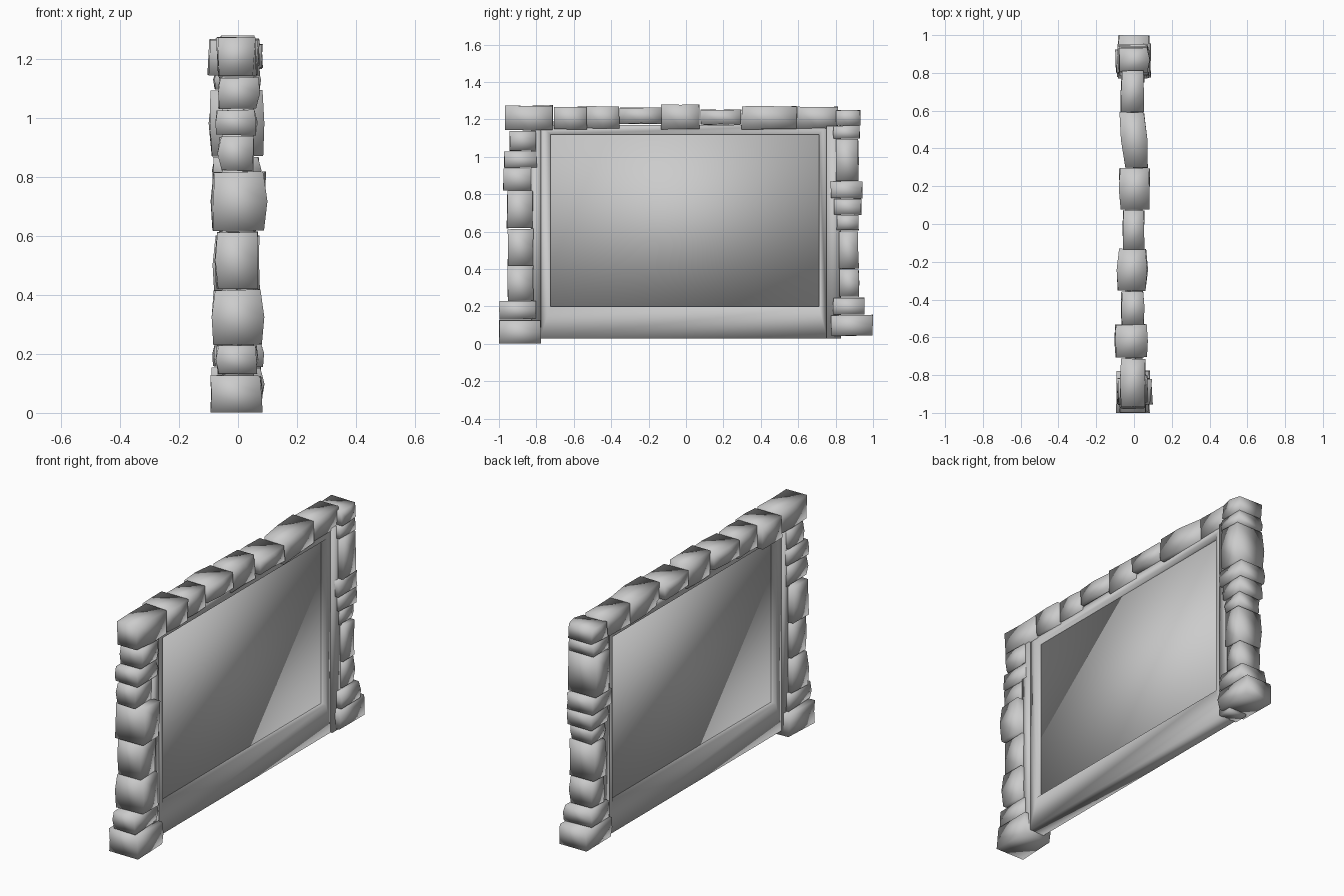
import bpy, bmesh, random
from mathutils import Vector

if "Cube" in bpy.data.objects:
    bpy.data.objects.remove(bpy.data.objects["Cube"])

random.seed(4)


def finish(name, bm):
    bmesh.ops.recalc_face_normals(bm, faces=bm.faces)
    me = bpy.data.meshes.new(name)
    bm.to_mesh(me)
    bm.free()
    me.shade_smooth()
    ob = bpy.data.objects.new(name, me)
    bpy.context.collection.objects.link(ob)
    return ob


def box(bm, x0, x1, y0, y1, z0, z1):
    vs = bmesh.ops.create_cube(bm, size=1)["verts"]
    for v in vs:
        v.co = Vector(((x0, x1)[v.co.x > 0], (y0, y1)[v.co.y > 0], (z0, z1)[v.co.z > 0]))


def stone(name, x, y, z, axis, shear=0.0):
    """Rough block: a box with a fuller middle ring and slightly worn corners."""
    bm = bmesh.new()
    bmesh.ops.create_cube(bm, size=2)
    along = [e for e in bm.edges
             if abs(e.verts[0].co[axis] - e.verts[1].co[axis]) > 1]
    bmesh.ops.subdivide_edges(bm, edges=along, cuts=1)
    lim = (x, y, z)
    for v in bm.verts:
        end = abs(v.co[axis]) > 0.5
        side = v.co[axis]
        for i in range(3):
            mid, half = sum(lim[i]) / 2, (lim[i][1] - lim[i][0]) / 2
            wear = random.uniform(0, 0.012 if i == 0 else 0.005)
            if end and i == 0:
                wear += 0.004
            v.co[i] = mid + v.co[i] * (half - wear)
        v.co.x += shear * side
    return finish(name, bm)


# left pillar: x range, y range, z range of every stone
left = [(-.10, .09, -1.0, -.775, 0, .13), (-.08, .07, -1.0, -.80, .13, .23),
        (-.09, .09, -.955, -.815, .23, .42), (-.08, .075, -.955, -.815, .42, .617),
        (-.095, .10, -.96, -.815, .617, .82), (-.07, .058, -.98, -.80, .82, .94),
        (-.08, .07, -.975, -.795, .94, 1.03), (-.075, .075, -.945, -.80, 1.03, 1.14)]
# right pillar
right = [(-.095, .09, .775, 1.0, .04, .157), (-.09, .09, .785, .955, .155, .25),
         (-.08, .075, .82, .927, .25, .40), (-.09, .08, .815, .925, .40, .605),
         (-.075, .07, .805, .925, .605, .69), (-.085, .08, .79, .94, .69, .778),
         (-.09, .08, .77, .945, .778, .872), (-.10, .09, .80, .925, .87, 1.097),
         (-.085, .08, .785, .93, 1.095, 1.168)]
for side, rows in (("left", left), ("right", right)):
    for i, s in enumerate(rows):
        stone(f"{side}_pillar_stone_{i}", s[0:2], s[2:4], s[4:6], 2)

# row of lintel stones
lintel = [(-.075, .065, -.97, -.71, 1.14, 1.277), (-.105, .075, -.71, -.53, 1.145, 1.27),
          (-.075, .06, -.535, -.355, 1.15, 1.272), (-.093, .075, -.355, -.13, 1.175, 1.265),
          (-.07, .062, -.135, .075, 1.145, 1.282), (-.085, .09, .075, .297, 1.17, 1.255),
          (-.07, .072, .295, .595, 1.145, 1.272), (-.075, .057, .59, .815, 1.15, 1.27),
          (-.085, .085, .80, .935, 1.165, 1.252)]
for i, s in enumerate(lintel):
    stone(f"lintel_stone_{i}", s[0:2], s[2:4], s[4:6], 1, -0.014 if i == 6 else 0)

# frame with a shallow opening on both faces
bm = bmesh.new()
corners = {"out": [(-.78, .03), (.755, .03), (.755, 1.17), (-.78, 1.17)],
           "in": [(-.725, .20), (.71, .20), (.71, 1.12), (-.725, 1.12)]}
ring = {(k, s): [bm.verts.new((s * .045, y, z)) for y, z in pts]
        for k, pts in corners.items() for s in (-1, 1)}
for a, b in ((("out", 1), ("in", 1)), (("in", 1), ("in", -1)),
             (("in", -1), ("out", -1)), (("out", -1), ("out", 1))):
    for i in range(4):
        j = (i + 1) % 4
        bm.faces.new((ring[a][i], ring[a][j], ring[b][j], ring[b][i]))
finish("inner_frame", bm)

# panel filling the opening
bm = bmesh.new()
box(bm, -.015, .015, -.73, .715, .195, 1.125)
finish("panel", bm)

# side posts between frame and pillars
for name, y0, y1 in (("left_post", -.83, -.775), ("right_post", .75, .83)):
    bm = bmesh.new()
    box(bm, -.055, .055, y0, y1, .03, 1.165)
    finish(name, bm)
